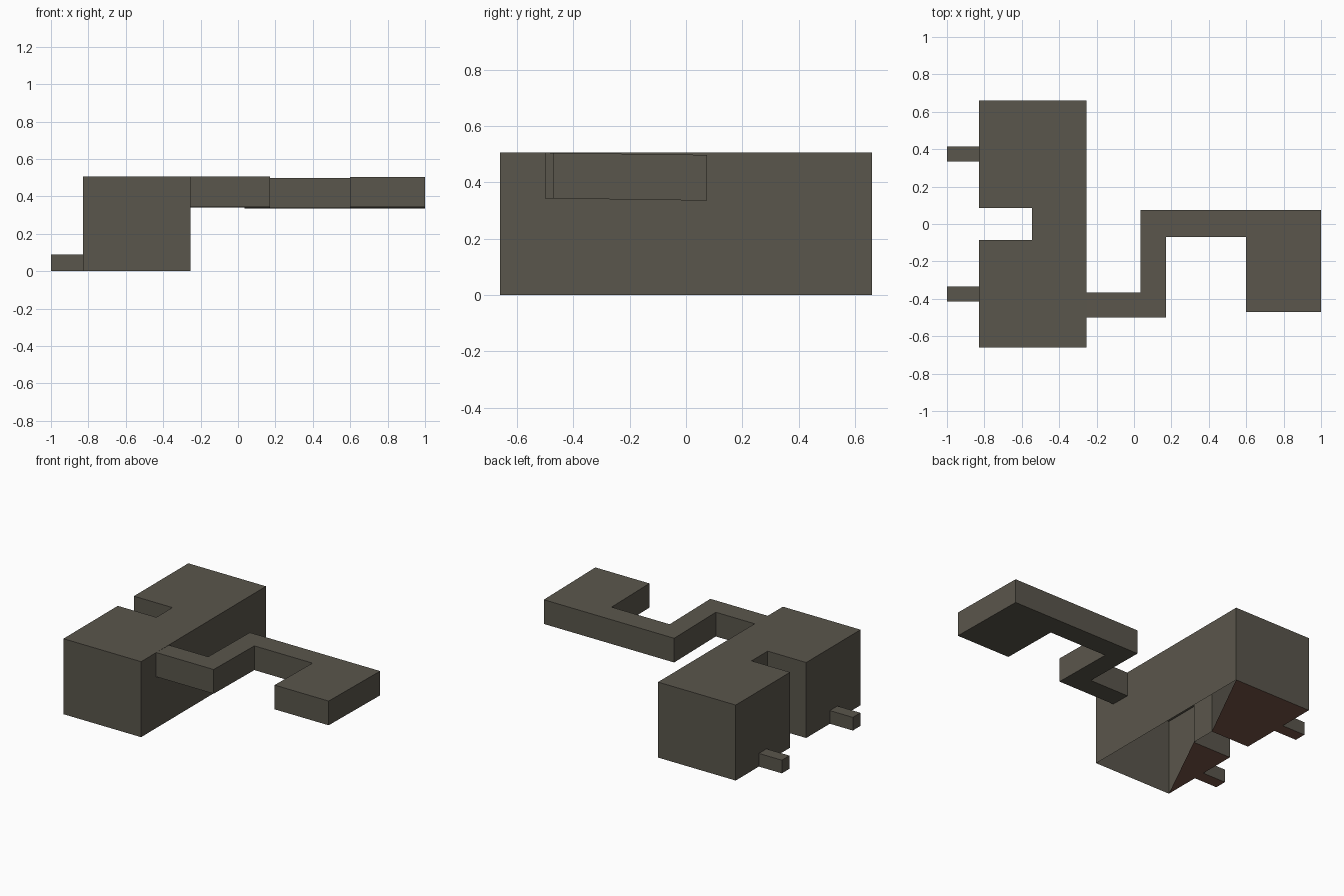
import bpy

if "Cube" in bpy.data.objects:
    bpy.data.objects.remove(bpy.data.objects["Cube"])


def material(name, rgb):
    m = bpy.data.materials.new(name)
    m.diffuse_color = (*rgb, 1.0)
    m.use_nodes = True
    m.node_tree.nodes["Principled BSDF"].inputs["Base Color"].default_value = m.diffuse_color
    return m


GREY = material("warm dark grey", (0.102, 0.093, 0.072))
BROWN = material("reddish brown", (0.191, 0.091, 0.065))


def prism(name, outline, low, high, floors=None, floor_mat=0, open_sides=()):
    """Extrude a counter-clockwise outline; low and high give z at each y.
    floors lists the bottom faces as outline indices (default: whole outline)."""
    n = len(outline)
    verts = [(x, y, low(y)) for x, y in outline] + [(x, y, high(y)) for x, y in outline]
    walls = [(i, (i + 1) % n, (i + 1) % n + n, i + n) for i in range(n) if i not in open_sides]
    bottoms = [tuple(reversed(f)) for f in (floors or [range(n)])]
    mesh = bpy.data.meshes.new(name)
    mesh.from_pydata(verts, [], walls + [tuple(range(n, 2 * n))] + bottoms)
    mesh.materials.append(GREY)
    mesh.materials.append(BROWN)
    for p in mesh.polygons:
        if p.normal.z < -0.5:
            p.material_index = floor_mat
    obj = bpy.data.objects.new(name, mesh)
    bpy.context.collection.objects.link(obj)
    return obj


# Main block: notched at the left, underside only partly closed
body = [(-0.83, -0.66), (-0.255, -0.66), (-0.255, 0.66), (-0.83, 0.66),
        (-0.83, 0.085), (-0.545, 0.085), (-0.545, -0.085), (-0.83, -0.085)]
prism("main_block", body, lambda y: 0.0, lambda y: 0.505,
      floors=[(2, 3, 4, 5), (0, 6, 7)], floor_mat=1)

# Winding arm, dipping very slightly towards the back
arm = [(-0.255, -0.5), (0.17, -0.5), (0.17, -0.07), (0.6, -0.07), (0.6, -0.47),
       (1.0, -0.47), (1.0, 0.075), (0.035, 0.075), (0.035, -0.365), (-0.255, -0.365)]
prism("winding_arm", arm, lambda y: 0.343 - 0.014 * (y + 0.5),
      lambda y: 0.505 - 0.014 * (y + 0.5), open_sides=(9,))

# Pair of small pegs at ground level
for side, y in (("front", -0.375), ("back", 0.375)):
    peg = [(-1.0, y - 0.04), (-0.83, y - 0.04), (-0.83, y + 0.04), (-1.0, y + 0.04)]
    prism(side + "_peg", peg, lambda y: 0.0, lambda y: 0.088, floor_mat=1, open_sides=(1,))
